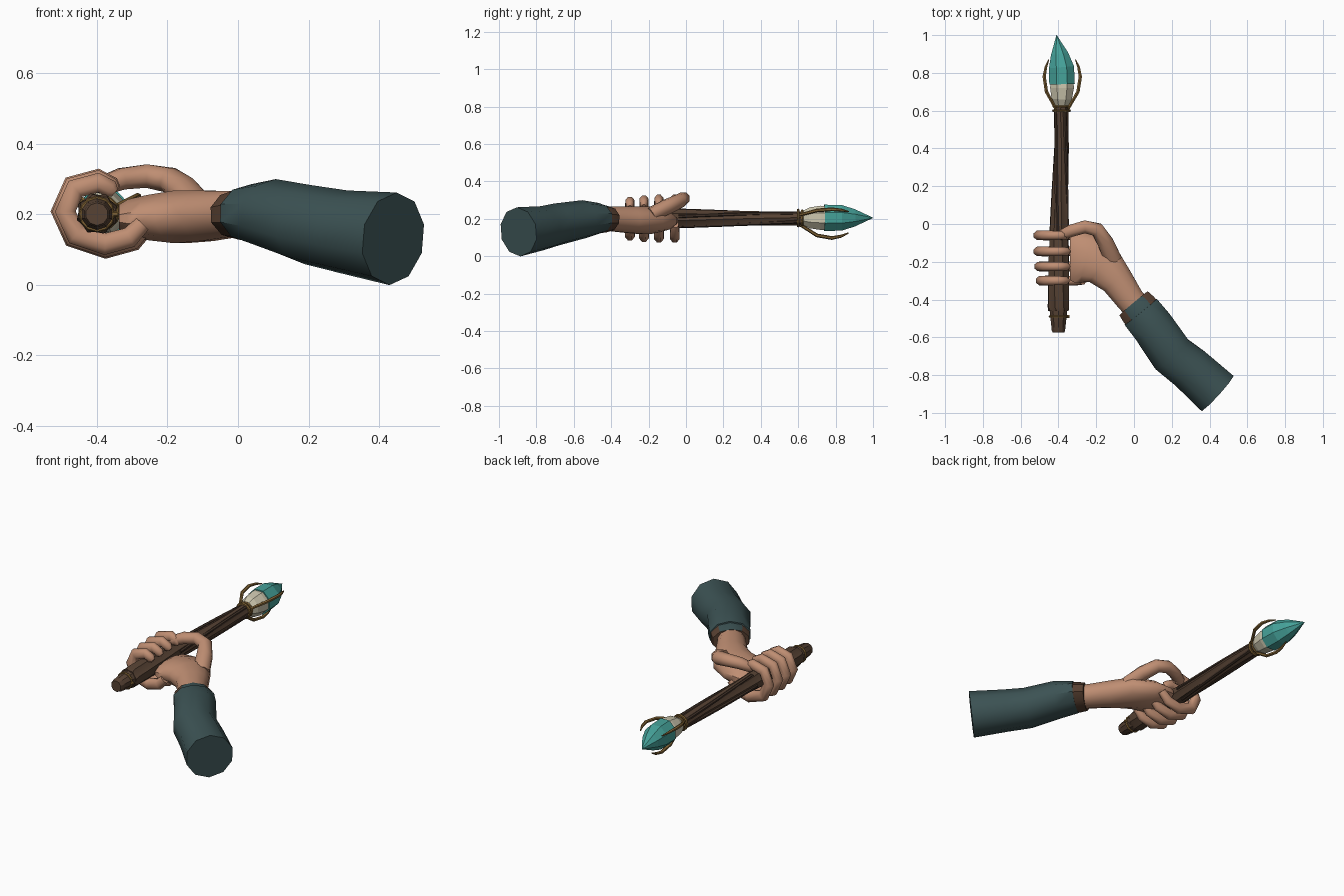
import bpy, bmesh, math
from mathutils import Vector

cube = bpy.data.objects.get("Cube")
if cube:
    bpy.data.objects.remove(cube, do_unlink=True)


def material(name, r, g, b):
    m = bpy.data.materials.new(name)
    m.use_nodes = True
    m.diffuse_color = (r, g, b, 1)
    bsdf = m.node_tree.nodes["Principled BSDF"]
    bsdf.inputs["Base Color"].default_value = (r, g, b, 1)
    bsdf.inputs["Roughness"].default_value = 0.8
    return m


SKIN = material("skin", 0.52, 0.27, 0.17)
CLOTH = material("dark teal cloth", 0.045, 0.085, 0.088)
LEATHER = material("brown leather", 0.095, 0.05, 0.03)
WOOD = material("wood", 0.095, 0.055, 0.034)
DARK = material("dark wood", 0.05, 0.03, 0.02)
GEM = material("teal crystal", 0.06, 0.36, 0.32)
STONE = material("cream stone", 0.6, 0.56, 0.42)
GOLD = material("old gold", 0.22, 0.125, 0.035)


def tube(name, stations, mats, sides=10, ref=(0, 0, 1), smooth=40, groove=1.0, twist=0.0, rule=None):
    """Loft ellipses along stations of (x, y, z, half width, half height)."""
    bm = bmesh.new()
    ref = Vector(ref)
    pts = [Vector(s[:3]) for s in stations]
    rings = []
    for i, s in enumerate(stations):
        t = (pts[min(i + 1, len(pts) - 1)] - pts[max(i - 1, 0)]).normalized()
        side = t.cross(ref).normalized()
        up = side.cross(t)
        ring = []
        for k in range(sides):
            a = math.tau * (k + 0.5) / sides + twist * i
            f = groove if k % 2 else 1.0
            ring.append(bm.verts.new(pts[i] + f * (side * s[3] * math.cos(a) + up * s[4] * math.sin(a))))
        rings.append(ring)
    for low, high in zip(rings, rings[1:]):
        for k in range(sides):
            j = (k + 1) % sides
            bm.faces.new((low[k], low[j], high[j], high[k]))
    bm.faces.new(rings[0])
    bm.faces.new(rings[-1])
    bmesh.ops.recalc_face_normals(bm, faces=bm.faces)
    if rule:
        for f in bm.faces:
            f.material_index = rule(f)
    me = bpy.data.meshes.new(name)
    bm.to_mesh(me)
    bm.free()
    for m in mats:
        me.materials.append(m)
    ob = bpy.data.objects.new(name, me)
    bpy.context.collection.objects.link(ob)
    if smooth:
        bpy.ops.object.select_all(action='DESELECT')
        ob.select_set(True)
        bpy.context.view_layer.objects.active = ob
        bpy.ops.object.shade_smooth_by_angle(angle=math.radians(smooth))
    return ob


def band(name, x, y, z, radius, thick):
    bpy.ops.mesh.primitive_torus_add(major_segments=12, minor_segments=6, major_radius=radius,
                                     minor_radius=thick, location=(x, y, z), rotation=(math.pi / 2, 0, 0))
    ob = bpy.context.object
    ob.name = name
    ob.data.materials.append(GOLD)


# Sleeve and cuff
tube("sleeve", [(0.035, -0.465, 0.203, 0.115, 0.082), (0.1, -0.545, 0.198, 0.118, 0.102),
                (0.2, -0.69, 0.17, 0.122, 0.113), (0.3, -0.768, 0.15, 0.125, 0.118),
                (0.44, -0.895, 0.13, 0.132, 0.132)], [CLOTH], sides=10)
tube("cuff", [(-0.002, -0.42, 0.198, 0.103, 0.07), (0.025, -0.452, 0.2, 0.11, 0.077),
              (0.06, -0.495, 0.2, 0.108, 0.078)], [LEATHER, CLOTH], sides=10,
     rule=lambda f: 1 if f.normal.z > 0.75 else 0)

# Wrist and palm
tube("hand", [(0.04, -0.47, 0.2, 0.075, 0.062), (-0.02, -0.4, 0.2, 0.078, 0.068),
              (-0.09, -0.3, 0.195, 0.09, 0.074), (-0.165, -0.215, 0.192, 0.12, 0.077),
              (-0.25, -0.18, 0.19, 0.138, 0.066), (-0.31, -0.177, 0.188, 0.138, 0.056),
              (-0.338, -0.177, 0.188, 0.125, 0.04)], [SKIN], sides=12, smooth=50)

# Thumb arching over the shaft
tube("thumb", [(-0.11, -0.19, 0.22, 0.05, 0.04), (-0.15, -0.1, 0.265, 0.046, 0.042),
               (-0.195, -0.03, 0.297, 0.04, 0.038), (-0.26, -0.015, 0.308, 0.037, 0.036),
               (-0.33, -0.035, 0.3, 0.035, 0.033), (-0.385, -0.06, 0.28, 0.03, 0.028),
               (-0.4, -0.068, 0.272, 0.015, 0.014)], [SKIN], sides=8, smooth=60)

# Fingers curling under the shaft and back over the top
CURL = [(-0.26, 0.17, 0.8), (-0.3, 0.128, 1), (-0.375, 0.108, 1.05), (-0.465, 0.137, 1.05),
        (-0.498, 0.208, 1), (-0.467, 0.278, 1), (-0.395, 0.297, 0.95), (-0.358, 0.277, 0.85), (-0.345, 0.266, 0.45)]
for name, y, size in (("little", -0.3, 0.92), ("ring", -0.225, 1.0), ("middle", -0.145, 1.04), ("index", -0.06, 1.04)):
    path = [(-0.395 + (x + 0.395) * size, y, 0.2 + (z - 0.2) * size, 0.032 * r, 0.027 * r) for x, z, r in CURL]
    tube(name + "_finger", path, [SKIN], sides=8, ref=(0, 1, 0), smooth=50)

# Wooden shaft with grooved grain
SHAFT = [(-0.4, -0.46, 0.055), (-0.4, -0.44, 0.06), (-0.398, -0.2, 0.058), (-0.396, -0.03, 0.05),
         (-0.39, 0.2, 0.042), (-0.383, 0.4, 0.038), (-0.386, 0.64, 0.038)]
tube("shaft", [(x, y, 0.202, r, r) for x, y, r in SHAFT], [WOOD], sides=16, groove=0.88, twist=0.12, smooth=25)
tube("pommel", [(-0.4, y, 0.2, r, r) for y, r in ((-0.575, 0.032), (-0.565, 0.037), (-0.45, 0.05))],
     [WOOD], sides=10, smooth=30)

# Dark roots running along the shaft
for i in range(4):
    root = []
    for k in range(7):
        y = -0.04 + k * 0.106
        a = math.tau * (i + 0.15) / 4 + 0.13 * k
        r = 0.044 - 0.011 * k / 6
        root.append((-0.396 + 0.012 * k / 6 + r * math.cos(a), y, 0.202 + r * math.sin(a), 0.01, 0.01))
    tube("root_%d" % (i + 1), root, [DARK], sides=6)

# Gold bands and stud
band("lower_band", -0.4, -0.49, 0.2, 0.045, 0.007)
band("upper_band", -0.384, 0.6, 0.204, 0.042, 0.008)
band("collar_band", -0.384, 0.622, 0.204, 0.04, 0.007)
tube("band_stud", [(-0.36, -0.49, 0.2, 0.01, 0.01), (-0.342, -0.49, 0.2, 0.008, 0.008)], [GOLD], sides=6)

# Stone socket and crystal
tube("socket", [(-0.384, 0.625, 0.205, 0.04, 0.04), (-0.383, 0.66, 0.205, 0.058, 0.06),
                (-0.381, 0.72, 0.205, 0.068, 0.07), (-0.381, 0.755, 0.205, 0.066, 0.068)],
     [STONE], sides=8, smooth=0)
tube("crystal", [(-0.381, 0.74, 0.205, 0.073, 0.076), (-0.384, 0.83, 0.205, 0.072, 0.074),
                 (-0.394, 0.9, 0.205, 0.05, 0.05), (-0.41, 1.0, 0.205, 0.001, 0.001)],
     [GEM], sides=8, smooth=0)

# Three gold prongs gripping the crystal
PRONG = [(0.038, 0.61, 0.008), (0.062, 0.65, 0.009), (0.094, 0.7, 0.01),
         (0.108, 0.78, 0.01), (0.098, 0.83, 0.008), (0.08, 0.87, 0.003)]
for i, angle in enumerate((25, 150, 268)):
    c, s = math.cos(math.radians(angle)), math.sin(math.radians(angle))
    tube("prong_%d" % (i + 1), [(-0.382 + r * c, y, 0.205 + r * s, w, w) for r, y, w in PRONG],
         [GOLD], sides=6, smooth=30)
